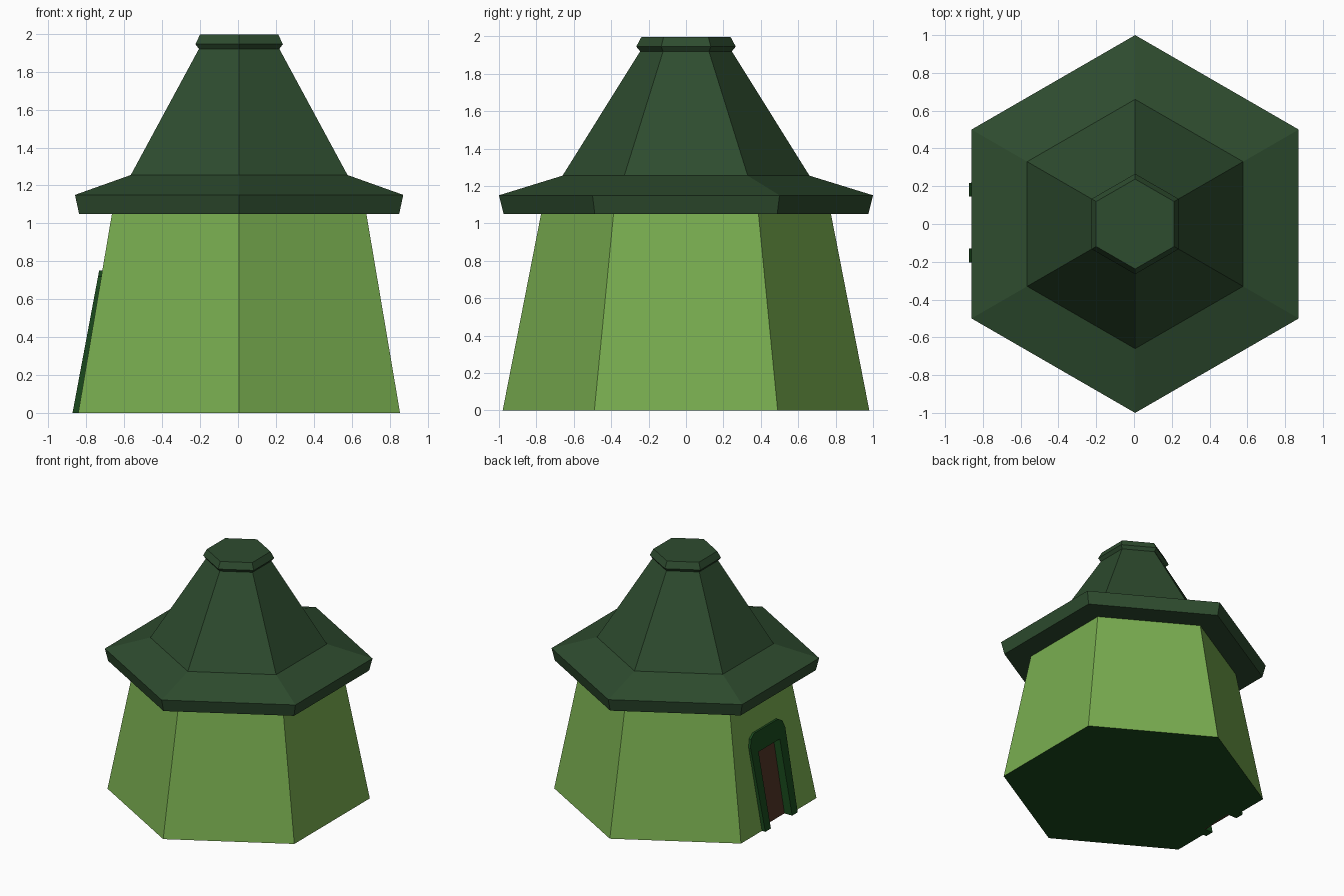
import bpy, bmesh, math

if "Cube" in bpy.data.objects:
    bpy.data.objects.remove(bpy.data.objects["Cube"])

CX = 0.006          # hut centre in x (the door frame sticks out on -x)
DOOR_Y = 0.007      # door centre in y


def material(name, color):
    m = bpy.data.materials.new(name)
    m.diffuse_color = (*color, 1)
    m.use_nodes = True
    m.node_tree.nodes["Principled BSDF"].inputs["Base Color"].default_value = m.diffuse_color
    return m


wall_green = material("wall_green", (0.19, 0.42, 0.08))
roof_green = material("roof_green", (0.027, 0.072, 0.028))
trim_green = material("trim_green", (0.01, 0.068, 0.012))
door_brown = material("door_brown", (0.085, 0.035, 0.02))


def finish(bm, name, *mats):
    bmesh.ops.recalc_face_normals(bm, faces=bm.faces)
    me = bpy.data.meshes.new(name)
    bm.to_mesh(me)
    bm.free()
    ob = bpy.data.objects.new(name, me)
    bpy.context.collection.objects.link(ob)
    for m in mats:
        me.materials.append(m)
    return ob


def hex_lathe(name, profile, *mats):
    """Stack of hexagons from (radius, z) pairs, corners on +-y, capped."""
    bm = bmesh.new()
    rings = []
    for r, z in profile:
        angles = [math.radians(30 + 60 * i) for i in range(6)]
        rings.append([bm.verts.new((CX + r * math.cos(a), r * math.sin(a), z))
                      for a in angles])
    for lo, hi in zip(rings, rings[1:]):
        for i in range(6):
            j = (i + 1) % 6
            bm.faces.new((lo[i], lo[j], hi[j], hi[i]))
    base = bm.faces.new(rings[0][::-1])
    bm.faces.new(rings[-1])
    base.material_index = len(mats) - 1
    return finish(bm, name, *mats)


def wall_slab(name, outline, outer, inner, *mats):
    """Slab following the sloped -x wall; outer/inner give offset from it at z."""
    bm = bmesh.new()
    layers = []
    for offset in (outer, inner):
        layers.append([bm.verts.new((CX - 0.849 + 0.17 * z - offset(z), DOOR_Y + y, z))
                       for y, z in outline])
    a, b = layers
    bm.faces.new(a)
    bm.faces.new(b[::-1])
    n = len(outline)
    for i in range(n):
        j = (i + 1) % n
        bm.faces.new((a[j], a[i], b[i], b[j]))
    return finish(bm, name, *mats)


def mirrored(half):
    return half + [(-y, z) for y, z in reversed(half)]


# Tapered hexagonal walls with a dark underside
walls = hex_lathe("walls", [(0.98, 0), (0.775, 1.05)], wall_green, trim_green)

# Roof: eaves, steep cone and cap collar
hex_lathe("roof", [(0.975, 1.05), (1.0, 1.15), (0.66, 1.255), (0.245, 1.92),
                   (0.266, 1.945), (0.238, 1.997)], roof_green)

# Doorway recess cut into the wall
cutter = wall_slab("doorway_cutter", mirrored([(0.16, -0.1), (0.16, 0.63)]),
                   lambda z: 0.1, lambda z: -0.05)
cutter.hide_render = True
mod = walls.modifiers.new("doorway", 'BOOLEAN')
mod.operation = 'DIFFERENCE'
mod.solver = 'EXACT'
mod.object = cutter
bpy.context.view_layer.objects.active = walls
bpy.ops.object.modifier_apply(modifier=mod.name)
bpy.data.objects.remove(cutter)

# Door frame with chamfered head
outer_edge = mirrored([(0.21, 0), (0.225, 0.66), (0.205, 0.72), (0.155, 0.75)])
inner_edge = mirrored([(0.138, 0), (0.138, 0.6)])
wall_slab("door_frame", outer_edge + inner_edge[::-1],
          lambda z: 0.03 - 0.017 * z, lambda z: -0.05, trim_green)

# Recessed door
wall_slab("door", mirrored([(0.15, 0), (0.15, 0.61)]),
          lambda z: -0.04, lambda z: -0.055, door_brown)
